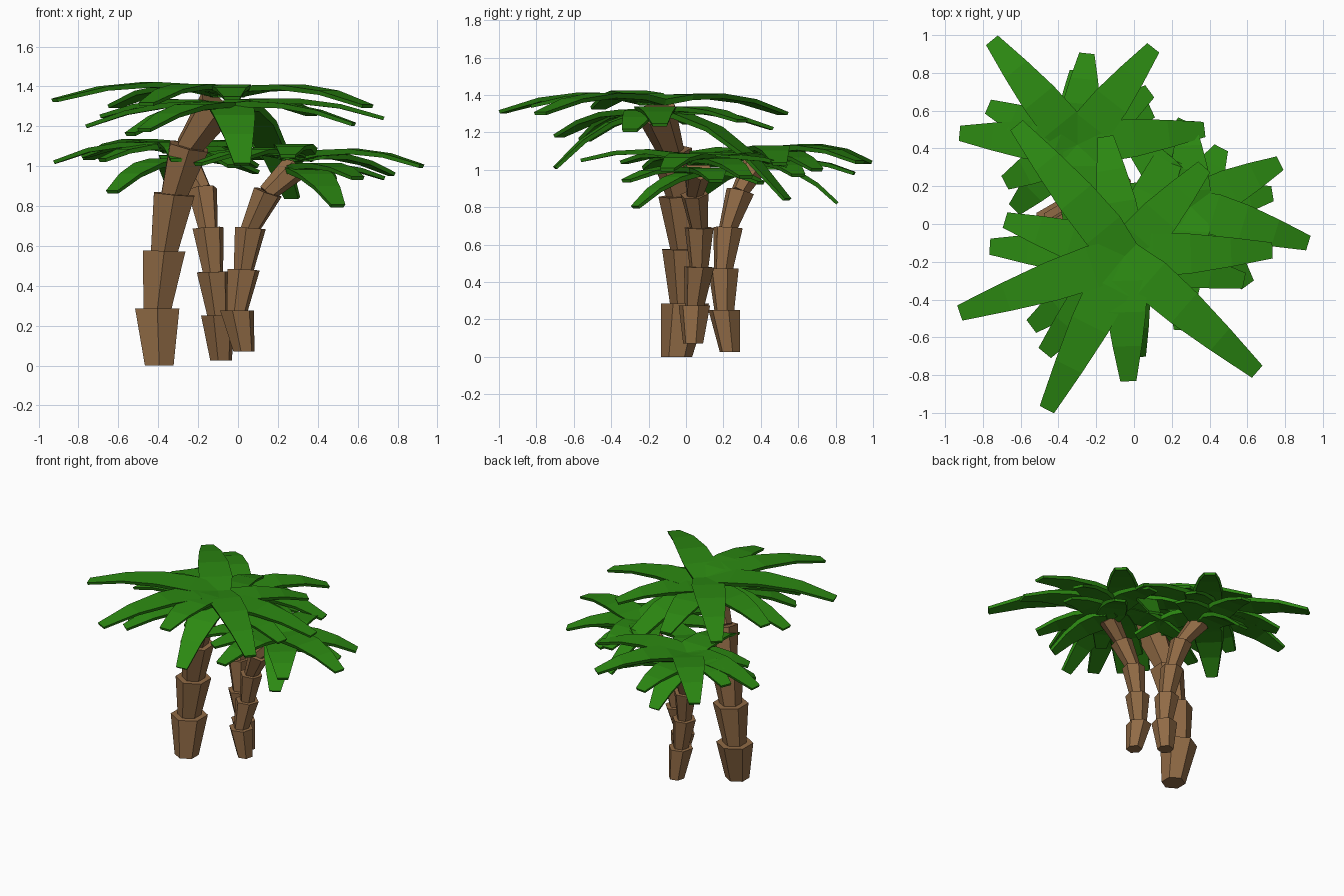
import bpy, bmesh, math
from mathutils import Vector

if "Cube" in bpy.data.objects:
    bpy.data.objects.remove(bpy.data.objects["Cube"])


def material(name, col):
    m = bpy.data.materials.new(name)
    m.diffuse_color = (*col, 1)
    m.use_nodes = True
    m.node_tree.nodes["Principled BSDF"].inputs["Base Color"].default_value = m.diffuse_color
    return m


BARK = material("bark", (0.28, 0.145, 0.06))
LEAF = material("leaf", (0.025, 0.25, 0.006))


def loft(bm, rings):
    # Skin a row of equal-sided rings and cap both ends
    vs = [[bm.verts.new(p) for p in r] for r in rings]
    n = len(rings[0])
    for a, b in zip(vs, vs[1:]):
        for i in range(n):
            j = (i + 1) % n
            bm.faces.new((a[i], a[j], b[j], b[i]))
    bm.faces.new(vs[0][::-1])
    bm.faces.new(vs[-1])


def finish(bm, name, mat):
    bmesh.ops.recalc_face_normals(bm, faces=bm.faces)
    me = bpy.data.meshes.new(name)
    bm.to_mesh(me)
    bm.free()
    me.materials.append(mat)
    bpy.context.collection.objects.link(bpy.data.objects.new(name, me))


def hexagon(c, r, normal, turn):
    x = Vector((1, 0, 0))
    x = (x - normal * x.dot(normal)).normalized()
    y = normal.cross(x)
    angles = [turn + k * math.pi / 3 for k in range(6)]
    return [c + r * (math.cos(a) * x + math.sin(a) * y) for a in angles]


def trunk(name, pts, r_low, r_top, turn):
    # Stacked six-sided sleeves, each flaring upwards
    bm = bmesh.new()
    pts = [Vector(p) for p in pts]
    up = Vector((0, 0, 1))
    for i, (a, b) in enumerate(zip(pts, pts[1:])):
        n = up.lerp((b - a).normalized(), i / 4).normalized()
        s = 1 - 0.04 * i
        loft(bm, [hexagon(a - n * 0.01 * (i > 0), r_low * s, n, math.radians(turn)),
                  hexagon(b, r_top * s, n, math.radians(turn))])
    finish(bm, name, BARK)


# Position along the frond, width
PROFILE = [(0, 0.18), (0.2, 0.23), (0.45, 0.21), (0.72, 0.155), (1, 0.085)]


def crown(name, centre, tips, width, rise):
    # Arching tapered slabs from the crown centre to each tip; lower tier starts lower
    bm = bmesh.new()
    for tip in tips:
        c = Vector(centre)
        if tip[2] < c.z - 0.09:
            c.z -= 0.06
        d = Vector(tip) - c
        reach = math.hypot(d.x, d.y)
        side = Vector((-d.y, d.x, 0)).normalized()
        arch = rise * reach / 0.8 - 0.2 * min(0, d.z + 0.1)
        rings = []
        for t, w in PROFILE:
            p = c + d * t + Vector((0, 0, 4 * arch * t * (1 - t)))
            slope = d + Vector((0, 0, 4 * arch * (1 - 2 * t)))
            n = slope.cross(side).normalized()
            s = side * w * width / 2
            th = n * (0.017 - 0.008 * t)
            rings.append([p - s + th, p + s + th, p + s * 0.9 - th, p - s * 0.9 - th])
        loft(bm, rings)
    finish(bm, name, LEAF)


# Tall palm
trunk("tall_trunk", [(-.395, -.05, 0), (-.405, -.005, .285), (-.37, -.005, .575), (-.32, -.03, .86),
                     (-.245, -.08, 1.1), (-.1, -.16, 1.31)], .083, .128, 30)
crown("tall_fronds", (-.05, -.17, 1.36),
      [(-.46, -.98, 1.31), (.65, -.78, 1.3), (-.03, -.83, 1.34), (.02, -.7, 1.01), (-.92, -.47, 1.33),
       (.73, -.14, 1.24), (.58, -.3, 1.21), (-.76, -.12, 1.2), (-.54, -.54, 1.16), (-.47, -.68, 1.18),
       (-.62, .52, 1.3), (-.15, .46, 1.22), (.37, .3, 1.26), (.27, .54, .84),
       (-.68, .02, 1.25)], 1, .055)

# Rear palm
trunk("rear_trunk", [(-.085, .235, .025), (-.1, .205, .25), (-.125, .2, .47), (-.15, .225, .69),
                     (-.18, .29, .885), (-.27, .38, 1.04)], .056, .088, 15)
crown("rear_fronds", (-.3, .42, 1.08),
      [(-.75, .97, 1.04), (.1, .93, 1.04), (-.92, .48, 1.02), (-.25, .9, .98), (-.3, .81, .82),
       (.08, .7, 1.0), (.09, .6, .97), (-.77, .62, 1.05), (-.68, .22, 1.03), (-.63, .08, .87),
       (.37, .5, 1.03), (-.3, -.16, 1.03), (-.02, .0, 1.0)], .95, .07)

# Right palm
trunk("right_trunk", [(.03, .038, .07), (-.005, .045, .275), (.028, .07, .48), (.062, .07, .69),
                      (.15, .045, .87), (.29, .07, 1.0)], .055, .087, 15)
crown("right_fronds", (.3, .09, 1.04),
      [(.92, -.1, 1.0), (.77, .32, .96), (.73, .16, .94), (.46, .4, .93), (.5, -.27, .8),
       (.6, -.32, .94), (-.2, -.2, 1.01), (-.28, .16, 1.02), (-.05, .5, 1.03), (.25, -.56, 1.05),
       (.02, -.33, 1.04), (.28, .54, 1.02)], .95, .065)
